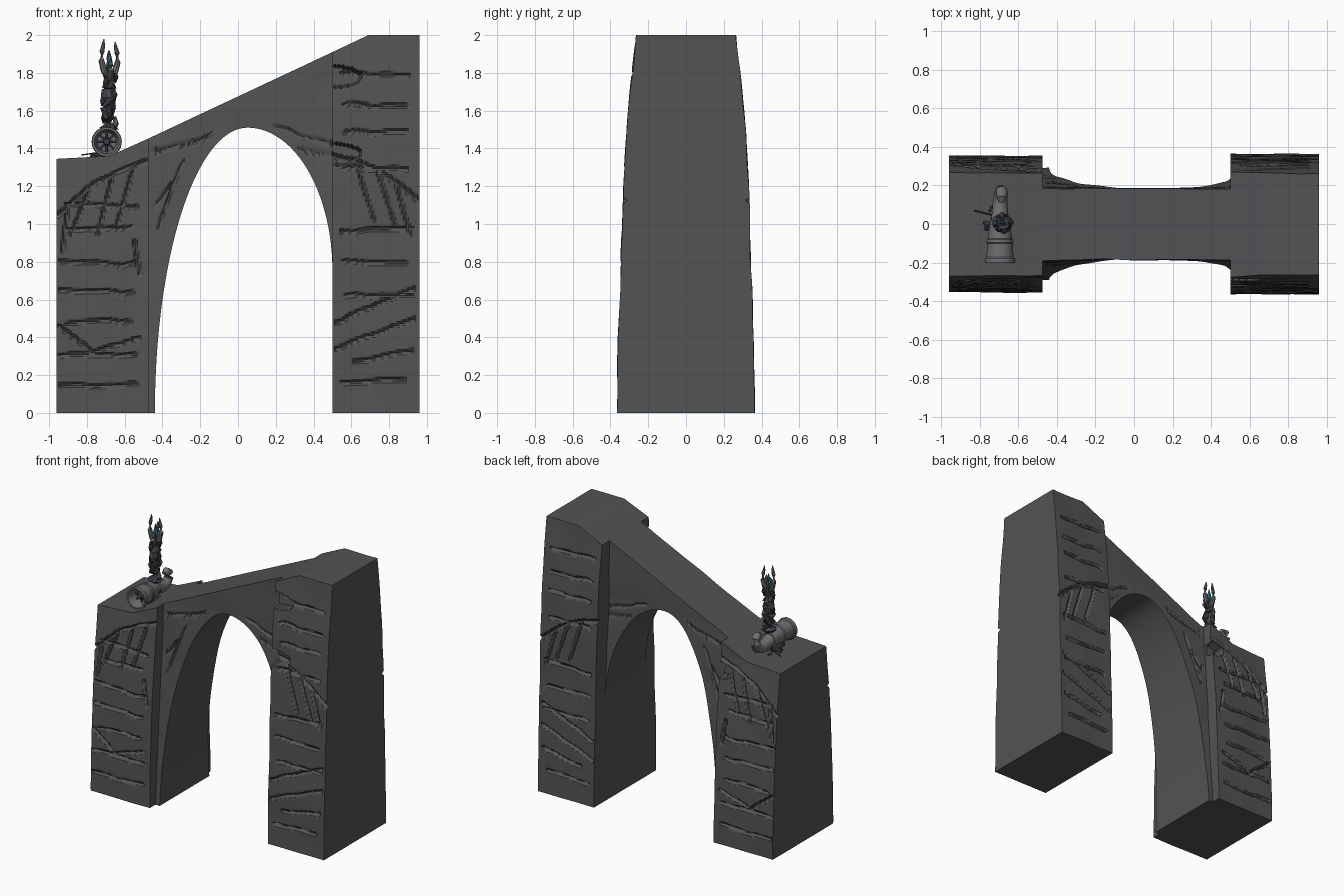
import bpy, bmesh, math, random
from mathutils import Vector, noise

if "Cube" in bpy.data.objects:
    bpy.data.objects.remove(bpy.data.objects["Cube"])

random.seed(4)


def material(name, rgb):
    m = bpy.data.materials.new(name)
    m.diffuse_color = (*rgb, 1)
    m.use_nodes = True
    m.node_tree.nodes["Principled BSDF"].inputs["Base Color"].default_value = m.diffuse_color
    return m


STONE = material("dark_stone", (0.085, 0.087, 0.088))
METAL = material("grey_metal", (0.15, 0.155, 0.16))
DARK = material("dark_metal", (0.05, 0.055, 0.065))
TEAL = material("teal_crystal", (0.03, 0.16, 0.2))


def finish(name, bm, mat, angle=35):
    bmesh.ops.recalc_face_normals(bm, faces=bm.faces[:])
    me = bpy.data.meshes.new(name)
    bm.to_mesh(me)
    bm.free()
    ob = bpy.data.objects.new(name, me)
    bpy.context.collection.objects.link(ob)
    me.materials.append(mat)
    bpy.ops.object.select_all(action='DESELECT')
    ob.select_set(True)
    bpy.context.view_layer.objects.active = ob
    bpy.ops.object.shade_smooth_by_angle(angle=math.radians(angle))
    return ob


def lerp(points, t):
    for (a, va), (b, vb) in zip(points, points[1:]):
        if t <= b:
            return va + (vb - va) * max(0, (t - a) / (b - a))
    return points[-1][1]


def groove_depth(x, z, grooves):
    z += 0.014 * noise.noise(Vector((x * 9, z * 3, 1)))
    deep = 0
    for x1, z1, x2, z2, w, depth in grooves:
        dx, dz = x2 - x1, z2 - z1
        t = min(1, max(0, ((x - x1) * dx + (z - z1) * dz) / (dx * dx + dz * dz)))
        d = math.hypot(x - x1 - t * dx, z - z1 - t * dz)
        if d < w:
            deep = max(deep, depth * min(1, 1.6 * (1 - d / w)))
    return deep


def stone_block(name, xs, rows, bottom, top, half, grooves, holes=()):
    """Solid between two carved faces (front -y, back +y)."""
    bm = bmesh.new()
    sides = []
    for s in (-1, 1):
        grid = []
        for x in xs:
            lo, hi = bottom(x), top(x)
            col = []
            for j in range(rows + 1):
                z = lo + (hi - lo) * j / rows
                y = half(z) + 0.007 * noise.noise(Vector((x * 4, s * 5, z * 4)))
                y -= groove_depth(x, z, grooves)
                for hx, hz, rx, rz, hs in holes:
                    if s == hs and ((x - hx) / rx) ** 2 + ((z - hz) / rz) ** 2 < 1:
                        y -= 0.06
                col.append(bm.verts.new((x, s * y, z)))
            grid.append(col)
        for a, b in zip(grid, grid[1:]):
            for j in range(rows):
                bm.faces.new((a[j], b[j], b[j + 1], a[j + 1]))
        sides.append(grid)
    # bridge the outlines of the two faces
    loops = [[c[0] for c in g] + g[-1][1:] + [c[-1] for c in g[-2::-1]] + g[0][-2:0:-1]
             for g in sides]
    n = len(loops[0])
    for i in range(n):
        k = (i + 1) % n
        bm.faces.new((loops[0][i], loops[0][k], loops[1][k], loops[1][i]))
    return finish(name, bm, STONE)


def span(a, b, n):
    return [a + (b - a) * i / n for i in range(n + 1)]


TOP = [(-0.96, 1.345), (-0.68, 1.36), (-0.48, 1.45), (0.5, 1.91), (0.69, 2.0), (0.96, 2.0)]
RIGHT_HALF = [(0, .365), (.4, .358), (.8, .343), (1.2, .332), (1.5, .315), (1.8, .285), (2, .264)]
LEFT_HALF = [(0, .355), (.4, .347), (.8, .325), (1.1, .30), (1.36, .268), (1.5, .262)]


def top(x):
    return lerp(TOP, x)


def arch(x):
    if x <= 0.05:
        return 1.51 * math.sqrt(max(0, 1 - ((0.05 - x) / 0.49) ** 2))
    return 0.75 + 0.76 * math.sqrt(max(0, 1 - ((x - 0.05) / 0.45) ** 2))


# course lines and cracks: x1, z1, x2, z2, half width, depth
left_cuts = [(-.95 + random.random() * .05, z, -.53 - random.random() * .05,
              z + random.uniform(-.02, .02), .012, .018)
             for z in (.15, .31, .48, .65, .8, .97, 1.1)]
left_cuts += [(-.95, .47, -.76, .31, .011, .02), (-.53, .4, -.8, .31, .011, .02),
              (-.48, 1.34, -.74, 1.23, .012, .02), (-.74, 1.23, -.96, 1.04, .012, .02),
              (-.9, 1.1, -.93, .86, .011, .02), (-.78, 1.19, -.88, .95, .011, .02),
              (-.67, 1.23, -.74, .95, .011, .02), (-.56, 1.27, -.64, 1.0, .011, .02),
              (-.55, .9, -.52, .73, .011, .02)]
right_cuts = [(.53 + random.random() * .04, z, .92 - random.random() * .05,
               z + random.uniform(-.02, .02), .012, .018)
              for z in (.16, .62, .8, .96, 1.3, 1.48, 1.63, 1.8)]
right_cuts += [(.52, .34, .93, .5, .012, .02), (.52, .48, .93, .66, .012, .02),
               (.62, .27, .92, .33, .012, .02), (.5, 1.36, .73, 1.3, .013, .022),
               (.73, 1.3, .96, 1.13, .013, .022), (.84, 1.2, .91, .95, .011, .02),
               (.74, 1.28, .83, 1.0, .011, .02), (.63, 1.31, .72, 1.02, .011, .02)]
span_cuts = [(-.45, 1.38, -.15, 1.46, .012, .012), (-.44, 1.1, -.36, 1.2, .012, .012),
             (-.3, 1.32, -.42, 1.0, .01, .012), (.2, 1.52, .5, 1.42, .012, .012),
             (.33, 1.4, .5, 1.36, .012, .012)]

# piers and arched ramp
stone_block("left_pier", span(-.96, -.475, 50), 140, lambda x: 0, top,
            lambda z: lerp(LEFT_HALF, z), left_cuts, [(-.48, 1.25, .1, .05, 1)])
stone_block("right_pier", span(.5, .96, 48), 190, lambda x: 0, top,
            lambda z: lerp(RIGHT_HALF, z), right_cuts,
            [(.5, 1.78, .15, .055, -1), (.5, 1.37, .15, .055, -1)])
arch_x = [-.48, -.46] + [.05 - .49 * math.cos(i * math.pi / 80) for i in range(41)] \
    + [.05 + .45 * math.sin(i * math.pi / 80) for i in range(1, 41)]
stone_block("arched_ramp", arch_x, 70, arch, top,
            lambda z: .185 + max(0, 1.5 - z) * .07, span_cuts)


def tube(name, pts, radii, sides, mat, rough=0, angle=35):
    """Skin rings of given radii along a path."""
    bm = bmesh.new()
    pts = [Vector(p) for p in pts]
    rings = []
    for i, p in enumerate(pts):
        d = pts[min(i + 1, len(pts) - 1)] - pts[max(i - 1, 0)]
        q = d.to_track_quat('Z', 'Y')
        rings.append([bm.verts.new(p + q @ Vector((math.cos(a), math.sin(a), 0))
                                   * radii[i] * (1 + random.uniform(-rough, rough)))
                      for a in (2 * math.pi * k / sides for k in range(sides))])
    for a, b in zip(rings, rings[1:]):
        for k in range(sides):
            m = (k + 1) % sides
            bm.faces.new((a[k], a[m], b[m], b[k]))
    bm.faces.new(rings[0])
    bm.faces.new(rings[-1])
    return finish(name, bm, mat, angle)


def spin_y(name, profile, x, z, mat, sides=32):
    """Closed profile of (radius, y) turned about a line along y."""
    bm = bmesh.new()
    vs = [bm.verts.new((x + r, y, z)) for r, y in profile]
    es = [bm.edges.new((a, b)) for a, b in zip(vs, vs[1:])]
    bmesh.ops.spin(bm, geom=vs + es, cent=(x, 0, z), axis=(0, 1, 0),
                   angle=2 * math.pi, steps=sides, use_merge=True)
    bmesh.ops.remove_doubles(bm, verts=bm.verts[:], dist=1e-5)
    return finish(name, bm, mat)


# horn lying on the left pier, mouth to the front
HX, HZ = -.695, 1.435
spin_y("horn_bell", [(0, -.12), (.05, -.12), (.06, -.19), (.066, -.203), (.077, -.203),
                     (.08, -.19), (.077, -.178), (.07, -.172), (.066, -.10), (.07, -.095),
                     (.07, -.08), (.062, -.075), (.056, -.02), (.048, .02), (0, .02)],
       HX, HZ, METAL)
spin_y("horn_hub", [(0, -.175), (.016, -.17), (.02, -.12), (0, -.12)], HX, HZ, DARK, 12)
for i in range(8):
    a = i * math.pi / 4
    tube("horn_fin", [(HX + r * math.cos(a), -.135, HZ + r * math.sin(a)) for r in (.012, .054)],
         (.009, .006), 6, DARK)
curl = [(HX, .01, HZ - .005), (HX, .06, HZ - .02), (HX, .11, HZ - .028), (HX + .003, .15, HZ - .015),
        (HX + .006, .172, HZ + .02), (HX + .008, .168, HZ + .055), (HX + .008, .14, HZ + .075),
        (HX + .008, .115, HZ + .068)]
tube("horn_tail", curl, (.047, .042, .038, .035, .032, .03, .027, .016), 20, METAL)
for s in (-1, 1):
    tube("horn_foot", [(HX + s * .03, -.1, 1.362), (HX + s * .03, .03, 1.362)], (.018, .016), 8, DARK)

# rugged column standing behind the bell
CX = -.685
tube("column_shaft", [(CX + dx, .005, z) for dx, z in
     ((0, 1.35), (.003, 1.42), (-.005, 1.5), (.005, 1.505), (0, 1.56), (-.003, 1.615), (0, 1.62),
      (.004, 1.67), (0, 1.715), (.004, 1.72), (.004, 1.76), (.004, 1.80))],
     (.05, .046, .045, .05, .04, .047, .034, .041, .032, .039, .027, .034), 10, DARK, .14, 25)
for i in range(9):
    a, z = i * 2.4, 1.5 + i * .031
    p = Vector((CX + .034 * math.cos(a), .005 + .034 * math.sin(a), z))
    tube("column_plate", [p, p + Vector((.004, 0, .03)), p + Vector((0, 0, .07))],
         (.008, .017, .006), 6, METAL if i % 3 == 0 else DARK, .15, 25)

# forked crown with crystal
for a, h in ((0.15, 1.965), (math.pi + .1, 1.98), (1.7, 1.92), (-1.4, 1.87)):
    path = [(CX + .005 + r * math.cos(a), .005 + r * math.sin(a), 1.77 + (h - 1.77) * t)
            for r, t in ((.012, 0), (.03, .2), (.043, .45), (.04, .68), (.033, .86), (.03, 1))]
    tube("crown_prong", path, (.012, .017, .016, .013, .009, .002), 8, METAL, .08, 30)
tube("crown_crystal", [(CX + .005, .005, z) for z in (1.79, 1.84, 1.87, 1.915)],
     (.006, .016, .014, .002), 6, TEAL, 0, 10)

# side bracket and loose rubble
tube("side_bracket", [(-.775, .0, 1.362), (-.73, .0, 1.366)], (.014, .014), 8, DARK)
tube("side_rod", [(-.83, .07, 1.365), (-.73, .045, 1.38)], (.004, .004), 6, DARK)
for i in range(8):
    x, y = random.uniform(-.79, -.6), random.uniform(-.05, .1)
    r = random.uniform(.007, .014)
    tube("rubble", [(x, y, 1.345), (x, y, 1.36), (x, y, 1.36 + r)], (r, r * 1.1, r * .5),
         6, DARK, .25, 10)
